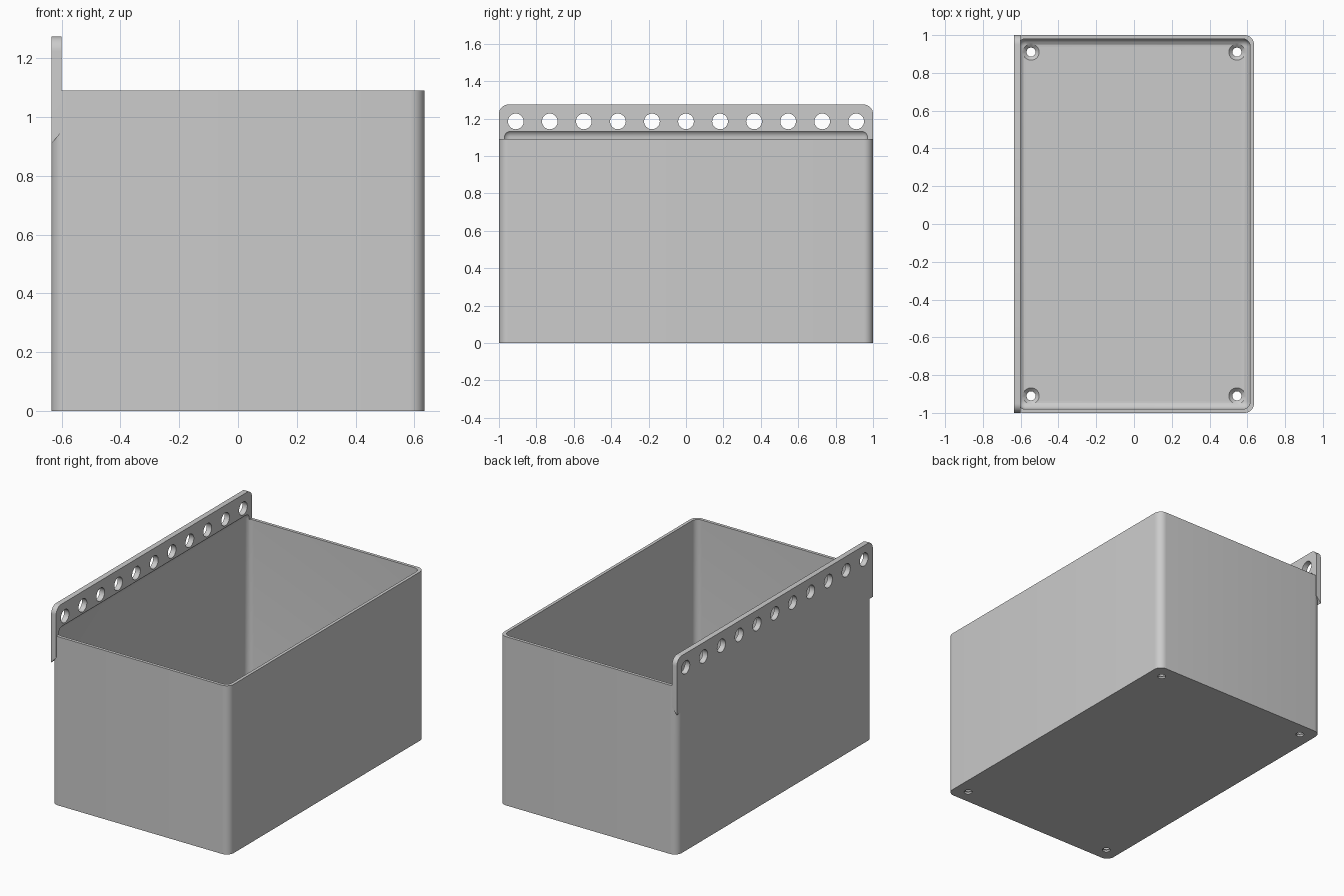
import bpy, bmesh, math
from mathutils import Matrix, Vector

if "Cube" in bpy.data.objects:
    bpy.data.objects.remove(bpy.data.objects["Cube"])

W, L, H, TOP = 0.635, 1.0, 1.09, 1.275   # half width, half length, rim, strip top
WALL, FLOOR, STRIP = 0.02, 0.03, 0.035

grey = bpy.data.materials.new("plain grey")
grey.use_nodes = True
grey.diffuse_color = (0.6, 0.6, 0.6, 1)
grey.node_tree.nodes["Principled BSDF"].inputs["Base Color"].default_value = (0.6, 0.6, 0.6, 1)


def make(name, bm):
    bmesh.ops.recalc_face_normals(bm, faces=bm.faces)
    mesh = bpy.data.meshes.new(name)
    bm.to_mesh(mesh)
    bm.free()
    mesh.materials.append(grey)
    ob = bpy.data.objects.new(name, mesh)
    bpy.context.collection.objects.link(ob)
    return ob


def rounded_box(name, lo, hi, radius, keep):
    """Box from corner lo to corner hi, rounding the edges that pass keep(direction)."""
    bm = bmesh.new()
    bmesh.ops.create_cube(bm, size=1)
    lo, hi = Vector(lo), Vector(hi)
    for v in bm.verts:
        v.co = [lo[i] if v.co[i] < 0 else hi[i] for i in range(3)]
    edges = [e for e in bm.edges if keep((e.verts[0].co - e.verts[1].co).normalized())]
    bmesh.ops.bevel(bm, geom=edges, offset=radius, segments=8, profile=0.5, affect='EDGES')
    return make(name, bm)


def cylinder(name, r1, r2, depth, matrix):
    bm = bmesh.new()
    bmesh.ops.create_cone(bm, cap_ends=True, segments=32, radius1=r1, radius2=r2,
                          depth=depth, matrix=matrix)
    return make(name, bm)


def boolean(target, tool, operation):
    tool.hide_render = True
    mod = target.modifiers.new(tool.name, 'BOOLEAN')
    mod.operation, mod.solver, mod.object = operation, 'EXACT', tool
    bpy.context.view_layer.objects.active = target
    bpy.ops.object.modifier_apply(modifier=mod.name)
    bpy.data.objects.remove(tool)


# Outer shell with rounded upright corners
bin_body = rounded_box("storage_bin", (-W, -L, 0), (W, L, H), 0.05, lambda d: abs(d.z) > 0.9)

# Hanging strip: a sloped-bottom section run along y, upper corners rounded
bm = bmesh.new()
section = [(-W, 0.91), (-W, TOP), (-W + STRIP, TOP), (-W + STRIP, 0.95)]
face = bm.faces.new([bm.verts.new((x, -L, z)) for x, z in section])
ext = bmesh.ops.extrude_face_region(bm, geom=[face])
bmesh.ops.translate(bm, vec=(0, 2 * L, 0),
                    verts=[g for g in ext["geom"] if isinstance(g, bmesh.types.BMVert)])
corners = [e for e in bm.edges if all(v.co.z > TOP - 0.001 for v in e.verts)
           and abs(e.verts[0].co.y - e.verts[1].co.y) < 0.001]
bmesh.ops.bevel(bm, geom=corners, offset=0.05, segments=8, profile=0.5, affect='EDGES')
boolean(bin_body, make("hanging_strip", bm), 'UNION')

# Cavity, filleted all round, reaching a little way up behind the strip
cavity = rounded_box("cavity_cutter", (-W + WALL, -L + WALL, FLOOR),
                     (W - WALL, L - WALL, 1.14), 0.04, lambda d: True)
boolean(bin_body, cavity, 'DIFFERENCE')

# Row of hanging holes
for i in range(11):
    place = Matrix.Translation((-W + STRIP / 2, (i - 5) * 0.182, 1.185)) @ Matrix.Rotation(math.pi / 2, 4, 'Y')
    boolean(bin_body, cylinder("hanging_hole_cutter", 0.042, 0.042, 0.1, place), 'DIFFERENCE')

# Countersunk floor holes
for x in (-0.545, 0.545):
    for y in (-0.91, 0.91):
        hole = cylinder("floor_hole_cutter", 0.024, 0.024, 0.2, Matrix.Translation((x, y, 0)))
        boolean(bin_body, hole, 'DIFFERENCE')
        sink = cylinder("countersink_cutter", 0.023, 0.065, 0.042,
                        Matrix.Translation((x, y, FLOOR + 0.001)))
        boolean(bin_body, sink, 'DIFFERENCE')

# Smooth the rounded corners, keep the rims sharp
bpy.ops.object.select_all(action='DESELECT')
bin_body.select_set(True)
bpy.context.view_layer.objects.active = bin_body
bpy.ops.object.shade_smooth_by_angle(angle=math.radians(30))
